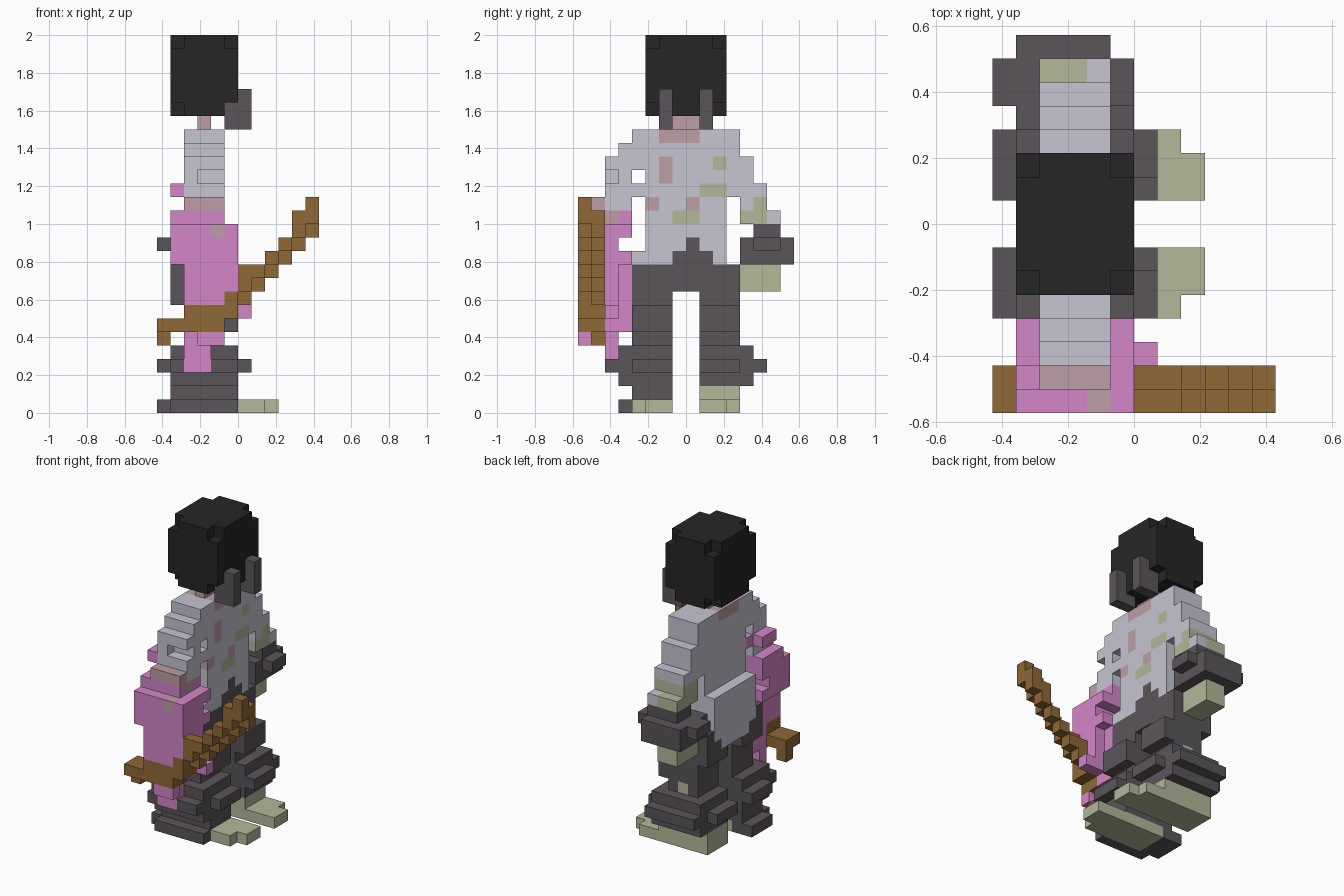
import bpy, bmesh
from mathutils import Vector

cube = bpy.data.objects.get("Cube")
if cube:
    bpy.data.objects.remove(cube, do_unlink=True)

U = 1 / 14                      # size of one block
SHIFT = Vector((6, 8, 0))       # grid cell at the world origin


def linear(c):
    c /= 255
    return c / 12.92 if c <= 0.04045 else ((c + 0.055) / 1.055) ** 2.4


def material(name, rgb):
    m = bpy.data.materials.new(name)
    m.use_nodes = True
    col = tuple(linear(c) for c in rgb) + (1,)
    m.diffuse_color = col
    bsdf = m.node_tree.nodes["Principled BSDF"]
    bsdf.inputs["Base Color"].default_value = col
    bsdf.inputs["Roughness"].default_value = 0.9
    return m


MATS = {
    "black": material("black", (38, 38, 38)),
    "charcoal": material("charcoal", (90, 85, 89)),
    "lilac": material("lilac_grey", (199, 197, 210)),
    "pink": material("dusty_pink", (189, 157, 166)),
    "magenta": material("magenta", (212, 134, 200)),
    "olive": material("olive_skin", (178, 184, 152)),
    "brown": material("brown_wood", (142, 104, 54)),
}
cells = {}                      # (i, j, k) -> (part, colour)


def box(part, colour, x, y, z):
    """Fill a block range; each range is (first, end)."""
    for i in range(*x):
        for j in range(*y):
            for k in range(*z):
                cells[i, j, k] = (part, colour)


def clear(x, y, z):
    for i in range(*x):
        for j in range(*y):
            for k in range(*z):
                cells.pop((i, j, k), None)


# Shirt: shoulders and sleeves widen downwards, then the body
for k, j0, j1 in ((20, 4, 12), (19, 3, 12), (18, 2, 13), (17, 2, 13), (16, 2, 14), (15, 2, 14)):
    box("shirt", "lilac", (2, 5), (j0, j1), (k, k + 1))
box("shirt", "lilac", (2, 5), (5, 11), (11, 15))
box("shirt", "lilac", (2, 5), (4, 5), (11, 12))
clear((2, 5), (4, 5), (12, 16))
clear((2, 5), (4, 5), (17, 18))
clear((2, 5), (11, 12), (12, 16))
clear((3, 5), (2, 3), (17, 18))

# Neck
clear((2, 5), (6, 9), (20, 21))
box("neck", "pink", (3, 4), (6, 9), (20, 22))
box("neck", "pink", (2, 5), (6, 9), (20, 21))

# Head with clipped corners, and two tabs on the face
box("head", "black", (1, 6), (5, 11), (22, 28))
for i in (1, 5):
    for j in (5, 10):
        for k in (22, 27):
            cells.pop((i, j, k))
for j in (6, 9):
    box("face_tabs", "charcoal", (5, 7), (j, j + 1), (21, 24))

# Trousers: hips, thighs, knees, shins; the same on both sides
box("trousers", "charcoal", (1, 5), (4, 12), (9, 11))
for j0, j1 in ((4, 7), (9, 12)):
    box("trousers", "charcoal", (1, 5), (j0, j1), (8, 9))
    box("trousers", "charcoal", (2, 5), (j0, j1), (5, 8))
    box("trousers", "charcoal", (2, 6), (j0, j1), (6, 8))
    out0, out1 = (j0 - 1, j1) if j0 == 4 else (j0, j1 + 1)
    box("trousers", "charcoal", (1, 6), (out0, out1), (2, 5))
    box("trousers", "charcoal", (0, 7), (j0, j1), (3, 4))
    wide = (2, 7) if j0 == 4 else (9, 14)
    box("trousers", "charcoal", (1, 6), wide, (3, 4))
box("trousers", "olive", (3, 4), (11, 12), (5, 6))

# Ragged hem in front, hanging shirt tail behind
box("trousers", "charcoal", (4, 5), (7, 10), (11, 12))
box("trousers", "charcoal", (4, 5), (8, 9), (12, 13))
box("shirt", "lilac", (1, 2), (5, 11), (10, 14))
box("shirt", "lilac", (1, 2), (6, 10), (9, 10))

# Feet
box("left_foot", "olive", (1, 6), (9, 12), (0, 2))
box("left_foot", "olive", (6, 8), (9, 12), (0, 1))
box("left_foot", "olive", (8, 9), (9, 11), (0, 1))
box("right_cuff", "charcoal", (1, 6), (4, 7), (1, 2))
box("right_cuff", "charcoal", (0, 6), (4, 7), (0, 1))
box("right_cuff", "charcoal", (1, 6), (3, 4), (0, 1))
box("right_foot", "olive", (2, 8), (4, 7), (0, 1))
box("right_foot", "olive", (8, 9), (5, 7), (0, 1))

# Left forearm, flared cuff and hand
box("left_forearm", "olive", (2, 5), (12, 14), (14, 16))
box("left_forearm", "olive", (2, 4), (14, 15), (14, 15))
box("left_forearm", "lilac", (4, 5), (14, 15), (14, 15))
box("left_forearm", "lilac", (4, 5), (12, 13), (15, 16))
box("left_cuff", "charcoal", (1, 5), (12, 16), (11, 13))
box("left_cuff", "charcoal", (0, 6), (13, 15), (12, 13))
box("left_cuff", "charcoal", (2, 5), (13, 15), (13, 14))
box("left_hand", "olive", (2, 4), (12, 15), (9, 11))

# Hanging cloth on the right arm
box("cloth", "magenta", (1, 5), (1, 4), (14, 15))
box("cloth", "magenta", (1, 6), (0, 4), (11, 14))
box("cloth", "magenta", (2, 6), (0, 3), (6, 11))
box("cloth", "magenta", (2, 5), (3, 4), (6, 11))
clear((1, 6), (3, 4), (12, 13))
clear((5, 6), (0, 3), (6, 7))
box("cloth", "magenta", (2, 4), (2, 3), (3, 6))
box("cloth", "magenta", (3, 5), (0, 1), (5, 6))
box("cloth", "magenta", (6, 7), (2, 3), (7, 8))
box("cloth", "magenta", (1, 2), (2, 4), (16, 17))
box("cloth", "magenta", (2, 3), (4, 5), (16, 17))

# Right hand
box("right_hand", "pink", (2, 5), (1, 2), (15, 16))
box("right_hand", "pink", (2, 5), (2, 3), (14, 15))
box("right_hand", "pink", (4, 5), (0, 1), (13, 14))

# Wooden club: hooked end, then a slanted blade whose outer layer sits one block higher
for i, rows in enumerate(((6, 7), (6, 7), (6, 8), (6, 8), (6, 8), (7, 9))):
    box("club", "brown", (i, i + 1), (0, 2), rows)
box("club", "brown", (0, 1), (1, 2), (5, 6))
for i, (low, top) in enumerate(((8, 11), (9, 11), (10, 12), (11, 13), (12, 15), (13, 16)), 6):
    box("club", "brown", (i, i + 1), (0, 1), (low + 1, top))
    box("club", "brown", (i, i + 1), (1, 2), (low, top - 1))

# Skin showing through holes in the shirt front
for colour, y, z in (("pink", (6, 7), (17, 19)), ("olive", (10, 11), (18, 19)),
                     ("olive", (9, 11), (16, 17)), ("pink", (8, 9), (15, 16)),
                     ("olive", (7, 9), (14, 15)), ("pink", (5, 6), (15, 16))):
    box("shirt", colour, (4, 5), y, z)

# One mesh per part, keeping only the outward block faces
for part in sorted({p for p, c in cells.values()}):
    bm = bmesh.new()
    names = []
    for pos, (owner, colour) in cells.items():
        if owner != part:
            continue
        if colour not in names:
            names.append(colour)
        centre = Vector(pos) + Vector((0.5, 0.5, 0.5)) - SHIFT
        for axis in range(3):
            for s in (-1, 1):
                n = [0, 0, 0]
                n[axis] = s
                if tuple(p + d for p, d in zip(pos, n)) in cells:
                    continue
                a, b = Vector((0, 0, 0)), Vector((0, 0, 0))
                a[(axis + 1) % 3] = b[(axis + 2) % 3] = 0.5
                mid = centre + Vector(n) * 0.5
                quad = [mid - a - b, mid + a - b, mid + a + b, mid - a + b]
                face = bm.faces.new([bm.verts.new(q * U) for q in quad[::s]])
                face.material_index = names.index(colour)
    bmesh.ops.remove_doubles(bm, verts=bm.verts[:], dist=0.001)
    mesh = bpy.data.meshes.new(part)
    bm.to_mesh(mesh)
    bm.free()
    for c in names:
        mesh.materials.append(MATS[c])
    bpy.context.collection.objects.link(bpy.data.objects.new(part, mesh))
